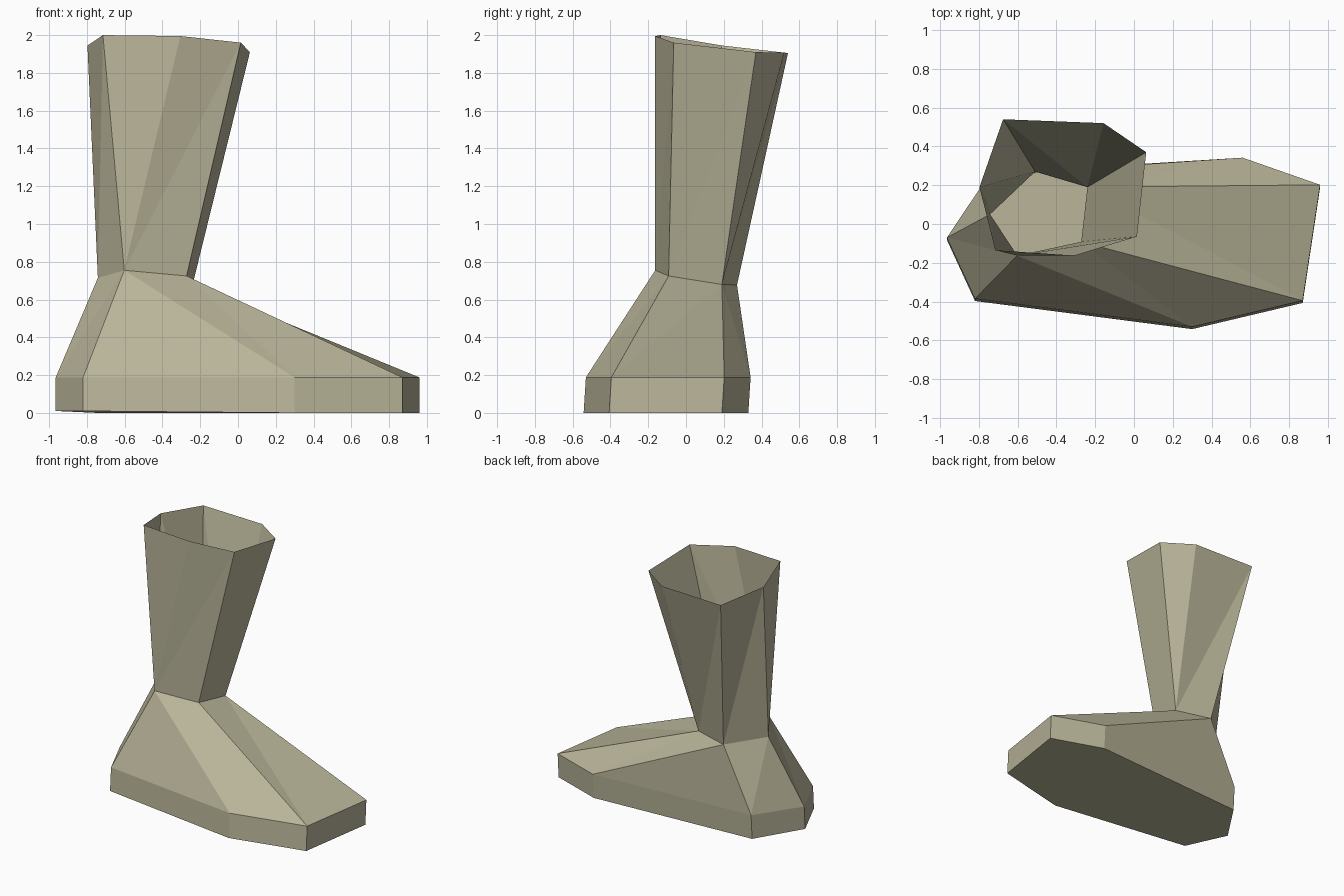
import bpy

if "Cube" in bpy.data.objects:
    bpy.data.objects.remove(bpy.data.objects["Cube"])

# One flat khaki colour
khaki = bpy.data.materials.new("khaki")
khaki.diffuse_color = (0.485, 0.46, 0.32, 1)
khaki.use_nodes = True
khaki.node_tree.nodes["Principled BSDF"].inputs["Base Color"].default_value = khaki.diffuse_color

# Cross-sections, counterclockwise from above, starting at the left side
rim = [(-0.797, 0.19, 1.945), (-0.715, -0.135, 2.0), (-0.305, -0.163, 1.995),
       (0.015, -0.065, 1.96), (0.063, 0.37, 1.91), (-0.157, 0.52, 1.907),
       (-0.675, 0.54, 1.905)]
ankle = [(-0.742, 0.05, 0.715), (-0.602, -0.163, 0.755), (-0.272, -0.092, 0.725),
         (-0.24, 0.19, 0.68), (-0.51, 0.27, 0.677)]
outline = [(-0.965, -0.07), (-0.82, -0.385), (0.30, -0.53), (0.87, -0.395),
           (0.96, 0.202), (0.56, 0.342), (-0.742, 0.262)]
welt = [(x, y, 0.188) for x, y in outline]
ground = [(x, y - 0.012, 0.01 if x < -0.8 else 0.0) for x, y in outline]


def stitch(upper, lower, steps):
    """Triangles between two rings; each step advances the upper (u) or lower (l) ring."""
    i = j = 0
    n = len(upper)
    tris = []
    for s in steps:
        a, b = i % n, n + j % len(lower)
        if s == "u":
            i += 1
            tris.append((a, b, i % n))
        else:
            j += 1
            tris.append((a, b, n + j % len(lower)))
    return tris


def make(name, verts, faces):
    mesh = bpy.data.meshes.new(name)
    mesh.from_pydata(verts, [], faces)
    mesh.materials.append(khaki)
    mesh.update()
    obj = bpy.data.objects.new(name, mesh)
    bpy.context.collection.objects.link(obj)
    return obj


# Open flared shaft: seven-sided rim down to a five-sided ankle
make("shaft", rim + ankle, stitch(rim, ankle, "uluululuulul"))

# Foot upper: ankle spreading out to the welt
make("foot_upper", ankle + welt, stitch(ankle, welt, "ulluluillulul".replace("i", "")))

# Sole: side band plus flat bottom
n = len(outline)
sides = [(k, n + k, n + (k + 1) % n, (k + 1) % n) for k in range(n)]
make("sole", welt + ground, sides + [tuple(reversed(range(n, 2 * n)))])
